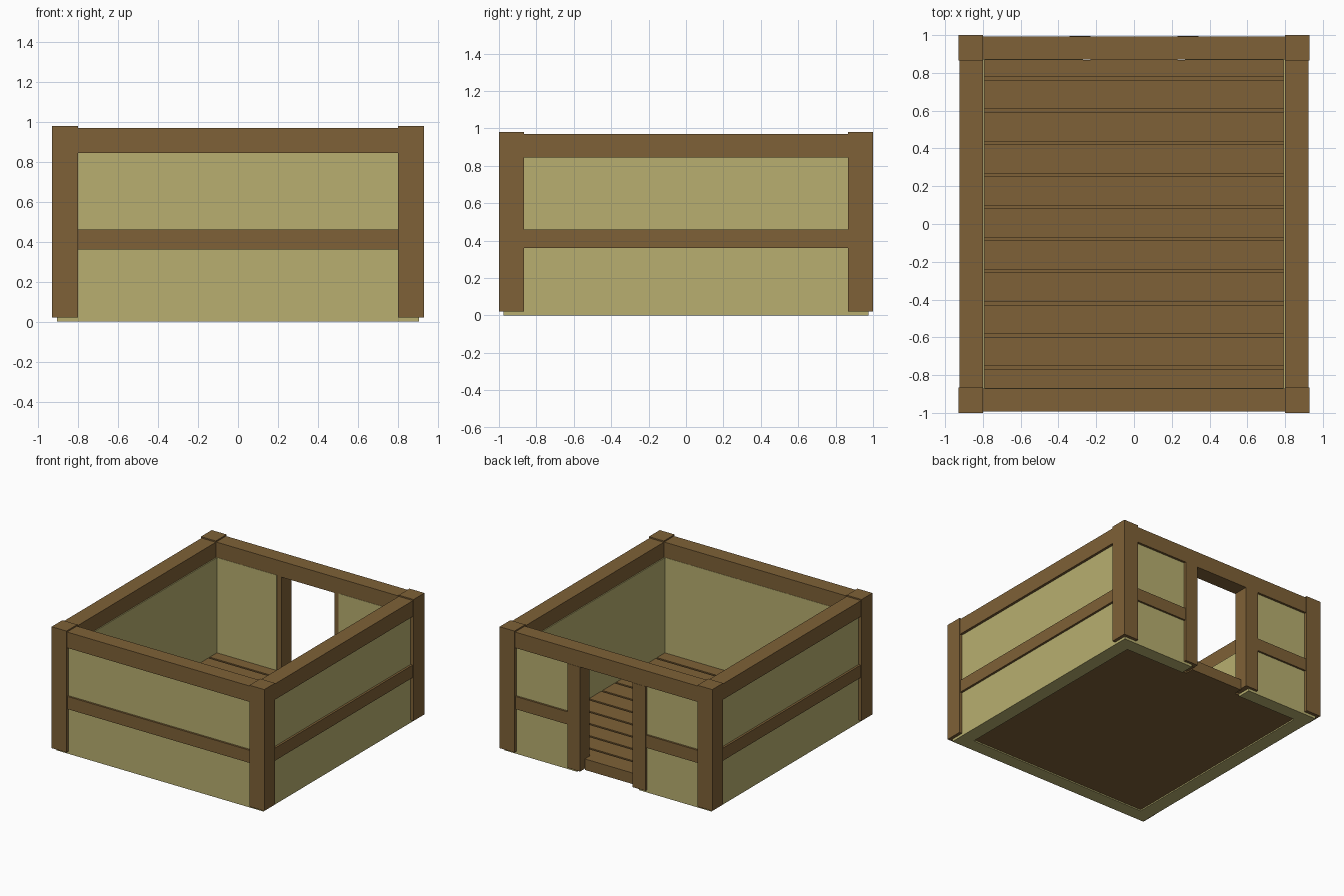
import bpy, bmesh
from mathutils import Vector

if "Cube" in bpy.data.objects:
    bpy.data.objects.remove(bpy.data.objects["Cube"])


def material(name, color):
    m = bpy.data.materials.new(name)
    m.diffuse_color = color
    m.use_nodes = True
    m.node_tree.nodes["Principled BSDF"].inputs["Base Color"].default_value = m.diffuse_color
    return m


timber = material("timber", (0.21, 0.12, 0.038, 1))
plaster = material("plaster", (0.48, 0.43, 0.16, 1))


def build(name, boxes, mat):
    """One object made of axis-aligned boxes (x0, x1, y0, y1, z0, z1)."""
    bm = bmesh.new()
    for x0, x1, y0, y1, z0, z1 in boxes:
        size = Vector((x1 - x0, y1 - y0, z1 - z0))
        mid = Vector((x0 + x1, y0 + y1, z0 + z1)) / 2
        for v in bmesh.ops.create_cube(bm, size=1)["verts"]:
            v.co = v.co * size + mid
    me = bpy.data.meshes.new(name)
    bm.to_mesh(me)
    bm.free()
    ob = bpy.data.objects.new(name, me)
    me.materials.append(mat)
    bpy.context.collection.objects.link(ob)


def both(x0, x1, *rest):
    """A box and its mirror image across x = 0."""
    return [(x0, x1, *rest), (-x1, -x0, *rest)]


# Main dimensions
PX, PY = 0.80, 0.865          # inner faces of the corner posts
BEAM = (0.845, 0.97)
RAIL = (0.36, 0.46)

# Corner posts
build("corner_posts",
      both(PX, 0.93, PY, 1.0, 0.02, 0.98) + both(PX, 0.93, -1.0, -PY, 0.02, 0.98), timber)

# Plaster wall panels; the back wall leaves a doorway
build("side_walls", both(0.792, 0.905, -0.975, 0.975, 0, 0.85), plaster)
build("front_wall", [(-0.792, 0.792, -0.975, -0.868, 0, 0.85)], plaster)
build("back_walls", both(0.27, 0.792, 0.868, 0.975, 0, 0.85), plaster)

# Top beams, with a separate header over the door
build("side_beams", both(PX, 0.925, -PY, PY, *BEAM), timber)
build("front_beam", [(-PX, PX, -0.993, -0.87, *BEAM)], timber)
build("back_beams", both(0.3, PX, 0.87, 0.993, *BEAM), timber)
build("door_header", [(-0.3, 0.3, 0.87, 0.993, *BEAM)], timber)

# Middle rails on the outside of the walls
build("side_rails", both(0.85, 0.922, -PY, PY, *RAIL), timber)
build("front_rail", [(-PX, PX, -0.99, -0.92, *RAIL)], timber)
build("back_rails", both(0.34, PX, 0.92, 0.99, *RAIL), timber)

# Door posts
build("door_posts", both(0.23, 0.342, 0.875, 0.995, 0.02, BEAM[0]), timber)

# Floor: planks across the width on a solid base; the last one forms the threshold
build("floor_base", [(-0.792, 0.792, -0.868, 0.868, 0.01, 0.07),
                     (-0.23, 0.23, 0.868, 0.935, 0.01, 0.07)], timber)
planks = []
for i in range(11):
    y = 0.005 + (i - 5) * 0.17
    y0, y1 = max(y - 0.077, -0.868), min(y + 0.077, 0.868)
    planks.append((-0.792, 0.792, y0, y1, 0.07, 0.097))
planks.append((-0.23, 0.23, 0.868, 0.935, 0.07, 0.097))
build("floor_planks", planks, timber)
